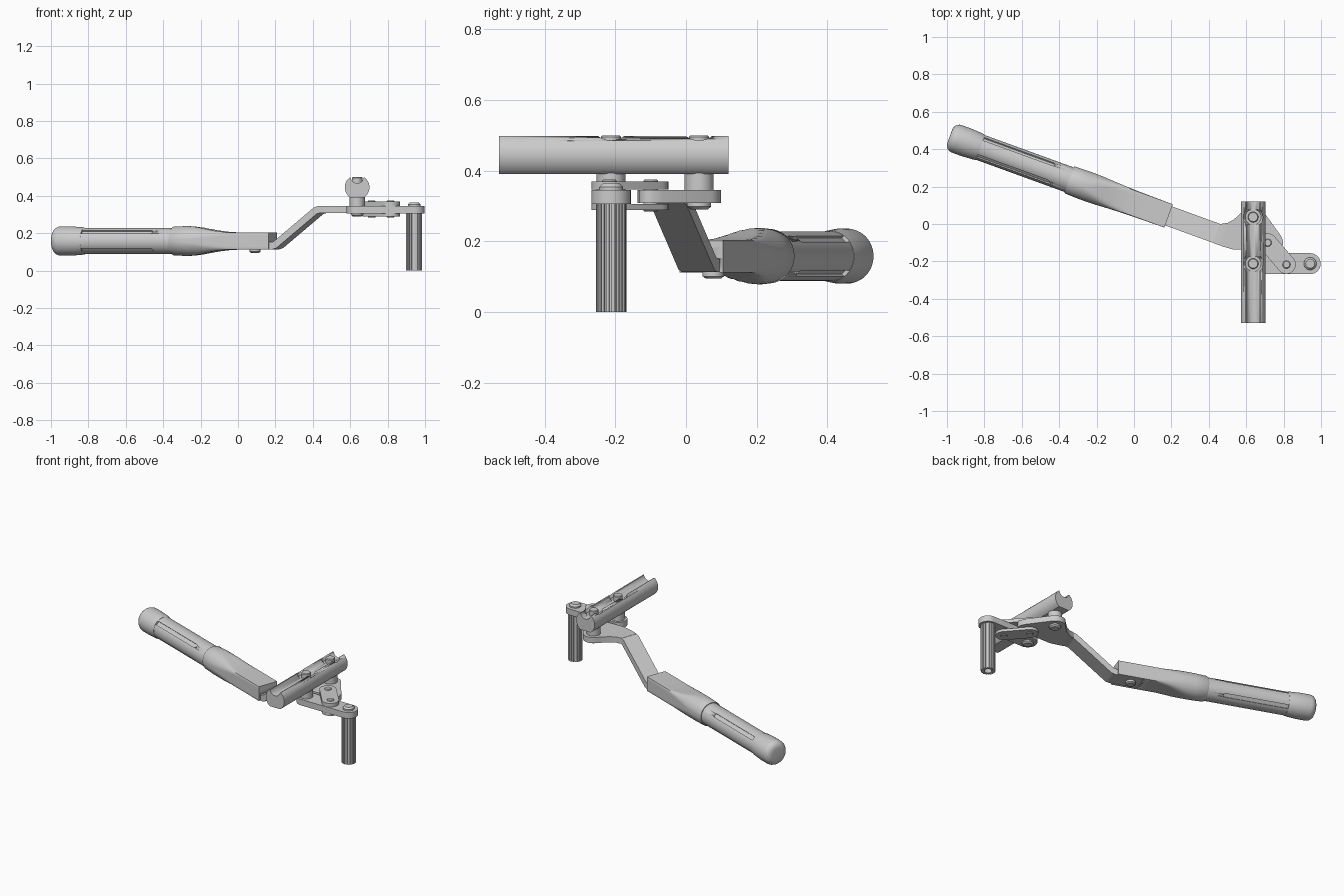
import bpy, bmesh, math
from mathutils import Matrix, Vector

if "Cube" in bpy.data.objects:
    bpy.data.objects.remove(bpy.data.objects["Cube"])

ANG = math.radians(-20)
# Handle frame: local x runs along the handle, y across it, z up
HANDLE = Matrix.Translation((-0.985, 0.469, 0)) @ Matrix.Rotation(ANG, 4, 'Z')
HZ = 0.158          # height of the handle axis
RX, BACK_Y, FRONT_Y = 0.637, 0.037, -0.212   # rail centre and pivot positions


def finish(name, bm, matrix=None, angle=30):
    bmesh.ops.recalc_face_normals(bm, faces=bm.faces)
    me = bpy.data.meshes.new(name)
    bm.to_mesh(me)
    bm.free()
    if matrix:
        me.transform(matrix)
    ob = bpy.data.objects.new(name, me)
    bpy.context.collection.objects.link(ob)
    bpy.ops.object.select_all(action='DESELECT')
    ob.select_set(True)
    bpy.context.view_layer.objects.active = ob
    bpy.ops.object.shade_smooth_by_angle(angle=math.radians(angle))
    return ob


def loft(name, rings, matrix=None, angle=30):
    bm = bmesh.new()
    vs = [[bm.verts.new(p) for p in ring] for ring in rings]
    for a, b in zip(vs, vs[1:]):
        n = len(a)
        for i in range(n):
            bm.faces.new((a[i], a[(i + 1) % n], b[(i + 1) % n], b[i]))
    bm.faces.new(vs[0])
    bm.faces.new(vs[-1])
    return finish(name, bm, matrix, angle)


def plate(name, outline, z0, z1):
    return loft(name, [[(x, y, z) for x, y in outline] for z in (z0, z1)])


def turned(name, x, y, profile, n=32):
    # profile: list of (radius, z)
    return loft(name, [[(x + r * math.cos(2 * math.pi * i / n),
                         y + r * math.sin(2 * math.pi * i / n), z)
                        for i in range(n)] for r, z in profile])


def arc(cx, cy, r, a0, a1, n=14):
    return [(cx + r * math.cos(math.radians(a0 + (a1 - a0) * i / n)),
             cy + r * math.sin(math.radians(a0 + (a1 - a0) * i / n))) for i in range(n + 1)]


def capsule(a, b, r):
    d = math.degrees(math.atan2(b[1] - a[1], b[0] - a[0]))
    return arc(*b, r, d - 90, d + 90) + arc(*a, r, d + 90, d + 270)


def cut(ob, cutter):
    cutter.hide_render = True
    m = ob.modifiers.new('cut', 'BOOLEAN')
    m.operation, m.solver, m.object = 'DIFFERENCE', 'EXACT', cutter
    bpy.context.view_layer.objects.active = ob
    bpy.ops.object.modifier_apply(modifier=m.name)
    bpy.data.objects.remove(cutter)


def handle_loft(name, sections):
    # Each section is a circle clipped by a box: (s, radius, half width, half height)
    n, rings = 72, []
    for s, R, w, h in sections:
        ring = []
        for i in range(n):
            c, d = math.cos(2 * math.pi * i / n), math.sin(2 * math.pi * i / n)
            r = min(R, w / max(abs(c), 1e-6), h / max(abs(d), 1e-6))
            ring.append((s, r * c, HZ + r * d))
        rings.append(ring)
    return loft(name, rings, HANDLE)


# Rounded end cap of the handle
cap = [(0.04 - 0.04 * math.cos(a), 0.038 + 0.04 * math.sin(a)) for a in
       [math.radians(15 * i) for i in range(7)]]
cap += [(0.1, 0.078), (0.16, 0.074), (0.175, 0.071)]
handle_loft('handle_end_cap', [(s, r, 1, 1) for s, r in cap])

# Grip tube with four long grooves
grip = handle_loft('handle_grip', [(0.165, 0.070, 1, 1), (0.69, 0.070, 1, 1)])
for k in range(4):
    c = plate('groove_cutter', capsule((0.1, 0), (0.57, 0), 0.012), 0.060, 0.10)
    c.data.transform(HANDLE @ Matrix.Translation((0, 0, HZ)) @
                     Matrix.Rotation(math.radians(45 + 90 * k), 4, 'X'))
    cut(grip, c)

# Handle socket: round collar flattening into a box
socket = handle_loft('handle_socket', [
    (0.68, 0.074, 0.074, 0.074), (0.685, 0.077, 0.077, 0.077), (0.76, 0.08, 0.079, 0.08),
    (0.80, 0.08, 0.079, 0.078), (0.84, 0.08, 0.078, 0.072), (0.88, 0.08, 0.076, 0.064),
    (0.93, 0.08, 0.073, 0.055), (0.98, 0.08, 0.071, 0.049), (1.03, 0.081, 0.069, 0.046),
    (1.245, 0.081, 0.066, 0.046)])
slot = plate('slot_cutter', [(1.08, -0.055), (1.3, -0.055), (1.3, 0.055), (1.08, 0.055)],
             0.05, 0.152)
slot.data.transform(HANDLE)
cut(socket, slot)

# Bent flat arm rising from the socket
side = [(1.085, 0.113), (1.262, 0.113), (1.285, 0.12), (1.515, 0.303), (1.535, 0.308),
        (1.56, 0.308), (1.56, 0.345), (1.525, 0.345), (1.50, 0.338), (1.27, 0.155), (1.25, 0.15),
        (1.085, 0.15)]
loft('bent_arm', [[(s, w, z) for s, z in side] for w in (-0.054, 0.054)], HANDLE, 25)

# Screw under the socket
p = HANDLE @ Vector((1.145, 0, 0))
turned('socket_screw', p.x, p.y, [(0.022, 0.095), (0.030, 0.101), (0.030, 0.114)])

# Pivot plate at the upper end of the arm
outline = [(0.462, 0.0), (0.50, 0.006), (0.535, 0.025)]
outline += arc(RX, BACK_Y, 0.062, 145, 30)
outline += [(0.787, -0.065)] + arc(0.765, -0.1, 0.033, 10, -90, 6)
outline += [(0.60, -0.137), (0.53, -0.136), (0.48, -0.122), (0.425, -0.102)]
plate('pivot_plate', outline, 0.308, 0.345)

# Crank arm and the pair of links
A, B = (0.715, -0.10), (0.815, -0.217)
plate('crank_arm', capsule((RX, FRONT_Y), (0.942, FRONT_Y), 0.056), 0.306, 0.345)
for name, z0, z1 in (('upper_link', 0.346, 0.369), ('lower_link', 0.288, 0.305)):
    plate(name, capsule(A, B, 0.05), z0, z1)
for i, q in enumerate((A, B)):
    turned(f'link_rivet_{i + 1}', *q, [(0.018, 0.284), (0.021, 0.287), (0.021, 0.371),
                                       (0.017, 0.375)], 24)

# Splined peg with a hollow end, and its top rivet
N = 18
star = []
for i in range(N):
    for f, r in ((0, 0.043), (0.6, 0.043), (0.65, 0.038), (0.95, 0.038)):
        a = 2 * math.pi * (i + f) / N
        star.append((0.942 + r * math.cos(a), FRONT_Y + r * math.sin(a)))
peg = plate('splined_peg', star, 0.0, 0.307)
cut(peg, turned('hole_cutter', 0.942, FRONT_Y, [(0.022, -0.02), (0.022, 0.04)]))
turned('peg_rivet', 0.942, FRONT_Y, [(0.034, 0.34), (0.034, 0.354), (0.024, 0.364)])

# Rail: round bar with a flat underside and a concave channel on top
RZ = 0.445
prof = arc(RX, RZ, 0.066, -56, 53, 24)
prof += arc(RX, RZ + 0.058, 0.036, -10, -170, 12)
prof += arc(RX, RZ, 0.066, 127, 236, 24)
rail = loft('rail', [[(x, y, z) for x, z in prof] for y in (-0.53, 0.12)])
for y in (BACK_Y, FRONT_Y):
    cut(rail, turned('counterbore', RX, y, [(0.042, 0.468), (0.054, 0.49), (0.054, 0.56)]))

# Spacers and bolts of the two rail pivots
for tag, y in (('back', BACK_Y), ('front', FRONT_Y)):
    turned(f'{tag}_spacer', RX, y, [(0.041, 0.344), (0.041, 0.394)])
    turned(f'{tag}_bolt_head', RX, y, [(0.028, 0.455), (0.028, 0.496), (0.024, 0.50)])
    turned(f'{tag}_bolt_foot', RX, y, [(0.024, 0.290), (0.034, 0.298), (0.034, 0.309)])
